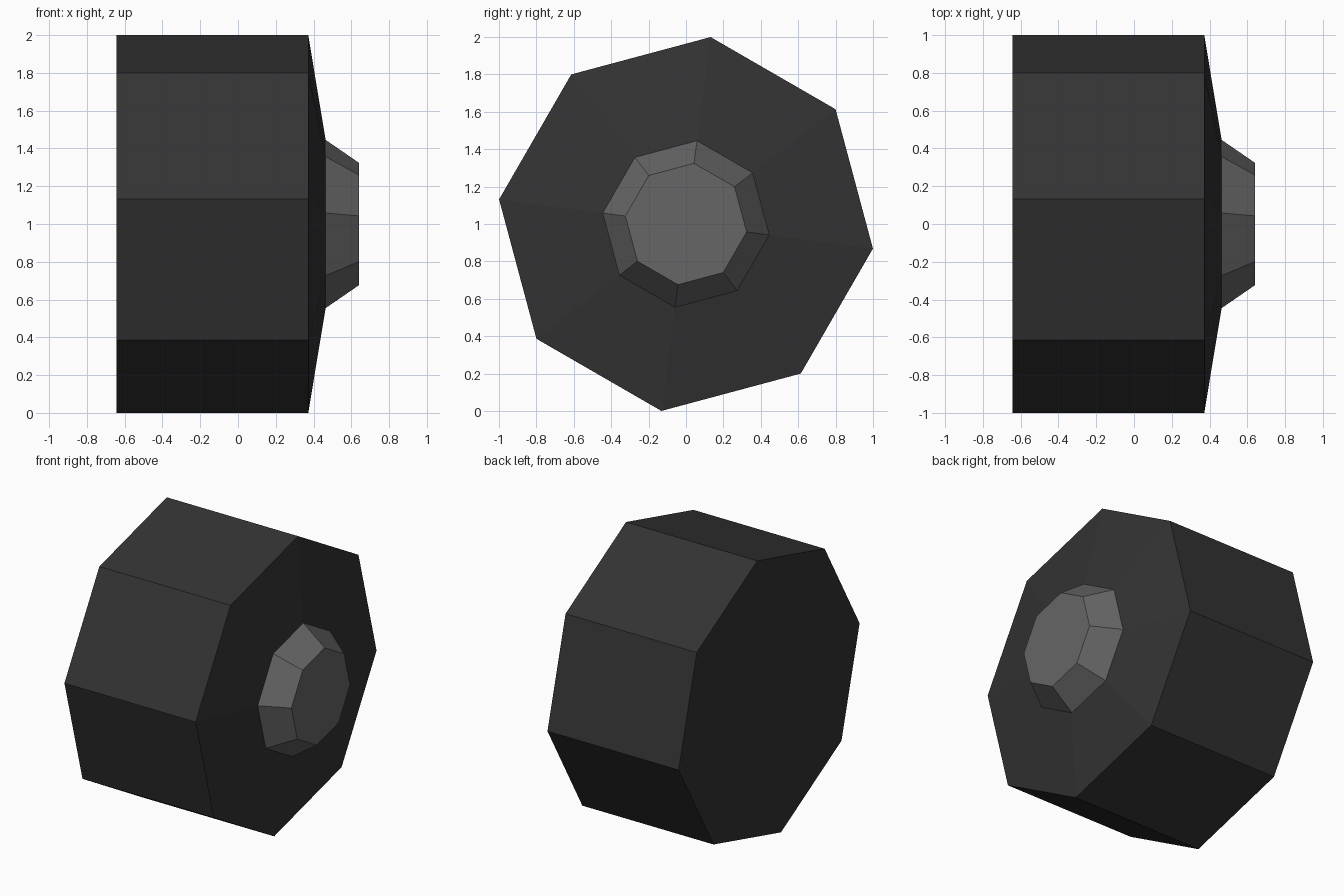
import bpy, bmesh, math

cube = bpy.data.objects.get("Cube")
if cube:
    bpy.data.objects.remove(cube, do_unlink=True)

SIDES = 8
TURN = math.radians(82.5)


def material(name, value):
    mat = bpy.data.materials.new(name)
    mat.use_nodes = True
    colour = (value, value, value, 1)
    mat.diffuse_color = colour
    mat.node_tree.nodes["Principled BSDF"].inputs["Base Color"].default_value = colour
    return mat


def lathe(name, profile, mat, cap_start, cap_end):
    """Spin (x, radius) points round the axle into a flat-sided solid."""
    bm = bmesh.new()
    rings = []
    for x, r in profile:
        angles = [TURN + math.tau * i / SIDES for i in range(SIDES)]
        rings.append([bm.verts.new((x, r * math.cos(a), 1 + r * math.sin(a))) for a in angles])
    for a, b in zip(rings, rings[1:]):
        for i in range(SIDES):
            j = (i + 1) % SIDES
            bm.faces.new((a[i], a[j], b[j], b[i]))
    if cap_start:
        bm.faces.new(rings[0][::-1])
    if cap_end:
        bm.faces.new(rings[-1])
    bm.normal_update()
    # Turn every face away from the wheel's middle
    for f in bm.faces:
        c = f.calc_center_median()
        c.z -= 1
        if f.normal.dot(c) < 0:
            f.normal_flip()
    mesh = bpy.data.meshes.new(name)
    bm.to_mesh(mesh)
    bm.free()
    mesh.materials.append(mat)
    obj = bpy.data.objects.new(name, mesh)
    bpy.context.collection.objects.link(obj)
    return obj


rubber = material("dark rubber", 0.033)
metal = material("grey metal", 0.133)

# Tyre: flat inner side, straight tread, sloping outer wall
lathe("tyre", [(-0.643, 1.008), (0.372, 1.008), (0.464, 0.449)], rubber, True, False)
# Hub cap: tapered boss on the outer side
lathe("hub_cap", [(0.464, 0.449), (0.64, 0.327)], metal, False, True)
